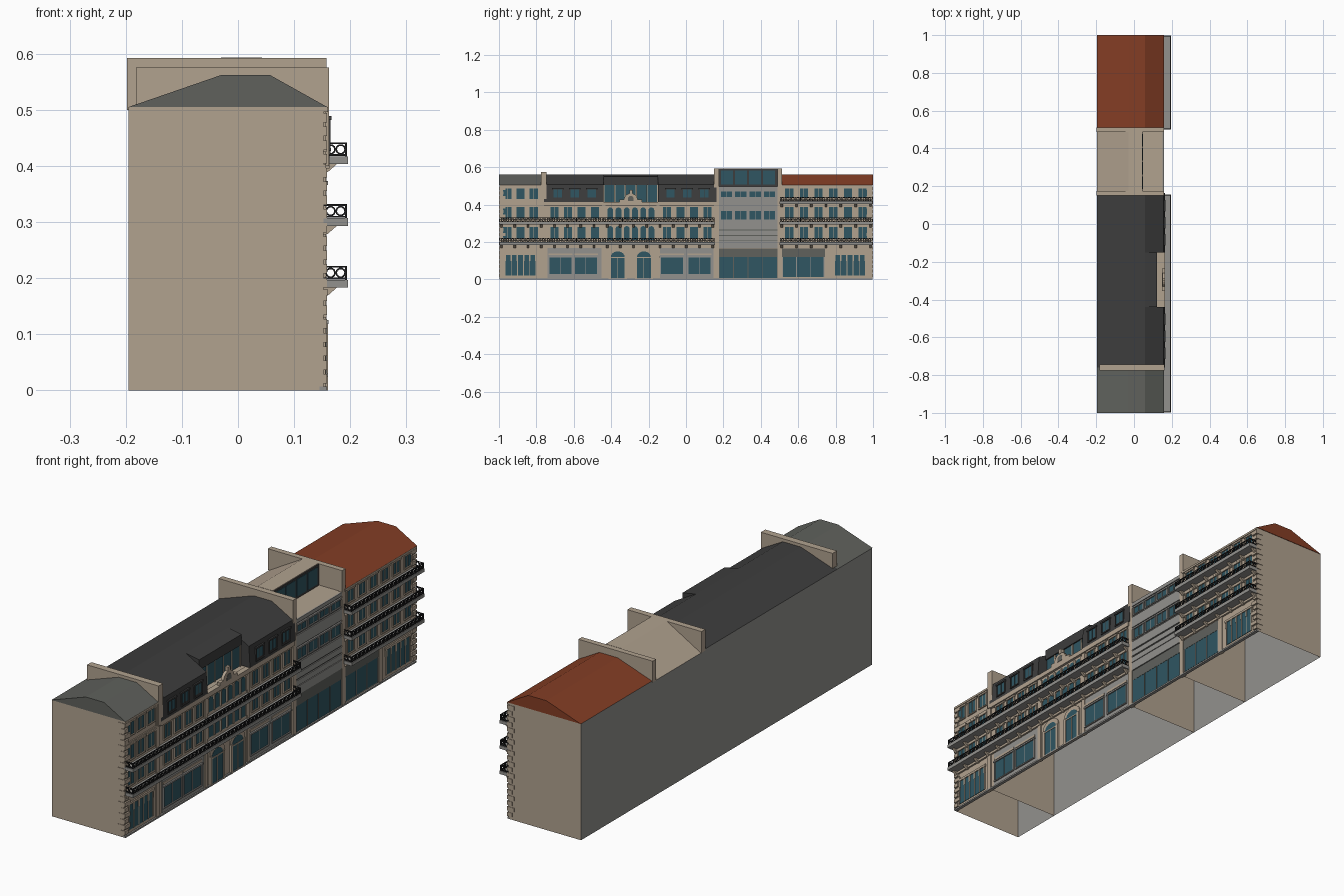
import bpy, bmesh, math

def mat(name, rgb):
    m = bpy.data.materials.new(name)
    m.diffuse_color = (*rgb, 1)
    return m

TAN = mat("tan stone", (0.44, 0.36, 0.275))
GREY = mat("grey concrete", (0.29, 0.285, 0.27))
DARK = mat("dark slate", (0.047, 0.047, 0.047))
ZINC = mat("zinc grey", (0.115, 0.12, 0.108))
RED = mat("red tile", (0.23, 0.047, 0.018))
GLASS = mat("teal glass", (0.029, 0.092, 0.122))
IRON = mat("black iron", (0.012, 0.012, 0.013))

parts = {}
def part(name, m):
    """Mesh that collects all pieces of one named part."""
    return parts.setdefault(name, (bmesh.new(), m))[0]

def loft(bm, a, b):
    va, vb = [bm.verts.new(p) for p in a], [bm.verts.new(p) for p in b]
    n = len(a)
    bm.faces.new(va)
    bm.faces.new(vb[::-1])
    for i in range(n):
        bm.faces.new((va[i], vb[i], vb[(i + 1) % n], va[(i + 1) % n]))

def prism(bm, xz, y0, y1):                       # profile drawn across the row
    loft(bm, [(x, y0, z) for x, z in xz], [(x, y1, z) for x, z in xz])

def plate(bm, yz, x0, x1):                       # outline drawn on the street front
    loft(bm, [(x0, y, z) for y, z in yz], [(x1, y, z) for y, z in yz])

def box(bm, x0, x1, y0, y1, z0, z1):
    prism(bm, [(x0, z0), (x1, z0), (x1, z1), (x0, z1)], y0, y1)

def arch(bm, y, w, z0, z1, x0, x1, rise=None):
    r, h = w / 2, rise or w / 2
    top = [(y + r * math.cos(t * math.pi / 10), z1 - h + h * math.sin(t * math.pi / 10)) for t in range(11)]
    plate(bm, [(y - r, z0), (y + r, z0)] + top, x0, x1)

def ring(bm, place, r, th, n=10):
    """Flat iron ring; place maps (u, v, depth) to space."""
    rows = [[bm.verts.new(place(q * math.cos(2 * math.pi * i / n), q * math.sin(2 * math.pi * i / n), d))
             for i in range(n)] for q, d in ((r, 0), (r, th), (r - th, th), (r - th, 0))]
    for k in range(4):
        a, b = rows[k], rows[(k + 1) % 4]
        for i in range(n):
            j = (i + 1) % n
            bm.faces.new((a[i], a[j], b[j], b[i]))

F = 0.152                                        # street wall plane
BACK = -0.195
trim, glass = part("stone_trim", TAN), part("window_glass", GLASS)
panel, zinc = part("grey_panels", GREY), part("zinc_transoms", ZINC)

def window(y, w, z0, z1, x=F, frame=trim):
    t = 0.005
    box(glass, x, x + 0.0015, y - w / 2, y + w / 2, z0, z1)
    for s in (-1, 1):
        e = y + s * (w / 2 + t / 2)
        box(frame, x, x + 0.005, e - t / 2, e + t / 2, z0, z1)
    box(frame, x, x + 0.007, y - w / 2 - 0.008, y + w / 2 + 0.008, z1, z1 + 0.007)
    box(frame, x, x + 0.006, y - w / 2 - t, y + w / 2 + t, z0 - 0.005, z0)
    box(frame, x, x + 0.003, y - 0.001, y + 0.001, z0, z1)

def shop(y0, y1, z0, z1, n, x=F, frame=trim):
    box(glass, x, x + 0.002, y0, y1, z0, z1)
    for i in range(n + 1):
        y = y0 + (y1 - y0) * i / n
        box(frame, x, x + 0.004, y - 0.002, y + 0.002, z0, z1)

def pilaster(y, z1, w=0.024):
    box(trim, F - 0.01, 0.157, y - w / 2, y + w / 2, 0, z1)

def quoins(y, s):
    for i in range(20):
        z, w = 0.012 + i * 0.0245, 0.036 if i % 2 else 0.024
        box(trim, 0.125 if i % 2 else 0.135, 0.159, min(y, y - s * w), max(y, y - s * w), z, z + 0.017)

def balcony(y0, y1, z, pitch):
    slab, rail = part("balcony_slabs", GREY), part("balcony_railings", IRON)
    zb, zt, xo = z + 0.014, z + 0.039, 0.194
    box(slab, F - 0.002, 0.196, y0, y1, z, zb)
    n = round((y1 - y0 - 0.006) / 0.027)
    a, b = y0 + 0.003, y1 - 0.003
    for zz in (zb + 0.001, zt - 0.003):
        box(rail, xo - 0.003, xo, a, b, zz, zz + 0.003)
        for e in (a, b):
            box(rail, F, xo, e - 0.0015, e + 0.0015, zz, zz + 0.003)
    zm, r = (zb + zt) / 2, 0.0095
    for i in range(n + 1):
        y = a + (b - a) * i / n
        box(rail, xo - 0.003, xo, y - 0.0015, y + 0.0015, zb, zt)
        if i < n:
            c = y + (b - a) / n / 2
            ring(rail, lambda u, v, d: (xo - d, c + u, zm + v), r, 0.003)
            box(rail, xo - 0.002, xo - 0.001, c - 0.012, c + 0.012, zm - 0.001, zm + 0.001)
    for e in (a, b):
        for cx in (0.165, 0.183):
            ring(rail, lambda u, v, d: (cx + u, e + d - 0.0015, zm + v), r, 0.003)
    k = round((y1 - y0) / pitch)                 # stone corbels under the slab
    for i in range(k + 1):
        y = y0 + 0.012 + (y1 - y0 - 0.024) * i / k
        prism(trim, [(F, z - 0.016), (0.16, z - 0.014), (0.176, z), (F, z)], y - 0.006, y + 0.006)

# wall shells, open at the bottom
flat = [(BACK, 0), (F, 0), (F, 0.505), (BACK, 0.505)]
step = [(BACK, 0), (F, 0), (F, 0.41), (0.11, 0.41), (0.11, 0.505), (BACK, 0.505)]
modern = [(BACK, 0), (F, 0), (F, 0.498), (BACK, 0.498)]
for name, prof, y0, y1 in (("end_house_walls", flat, -0.998, -0.76), ("long_house_walls", step, -0.76, 0.163),
                           ("modern_house_walls", modern, 0.163, 0.5), ("red_house_walls", flat, 0.5, 0.998)):
    prism(part(name, TAN), prof, y0, y1)

# roofs
gable = [(BACK, 0.505), (0.159, 0.505), (0.057, 0.562), (-0.03, 0.562)]
prism(part("zinc_roof", ZINC), gable, -1, -0.76)
prism(part("red_roof", RED), gable, 0.5, 1)
slate = part("slate_roof", DARK)
mansard = [(BACK, 0.505), (0.1, 0.505), (0.1, 0.415), (0.163, 0.415), (0.157, 0.507), (0.057, 0.562), (-0.03, 0.562)]
for y0, y1 in ((-0.76, -0.44), (-0.15, 0.163)):
    prism(slate, mansard, y0, y1)
prism(slate, [(BACK, 0.505), (0.11, 0.505), (0.122, 0.505), (0.122, 0.55), (0.057, 0.562), (-0.03, 0.562)], -0.44, -0.15)

# party walls above the roofs and their pilasters
wall = part("party_walls", TAN)
box(wall, -0.182, 0.162, -0.775, -0.745, 0.4, 0.575)
for y0, y1 in ((0.15, 0.176), (0.488, 0.512)):
    box(wall, -0.198, 0.158, y0, y1, 0.5, 0.592)
    box(wall, 0.14, 0.158, y0, y1, 0, 0.5)

# end house
quoins(-1, -1)
pilaster(-0.772, 0.5)
for z0, z1 in ((0.215, 0.28), (0.325, 0.387), (0.43, 0.487)):
    for y in (-0.955, -0.885, -0.815):
        window(y, 0.045, z0, z1)

# columned ground floors of the end house and the red house
for c in (-0.885, 0.877):
    shop(c - 0.082, c + 0.082, 0.02, 0.13, 5)
    for i in range(6):
        y = c - 0.082 + 0.0328 * i
        box(trim, F, 0.157, y - 0.004, y + 0.004, 0.1, 0.13)
    box(trim, F, 0.158, c - 0.09, c + 0.09, 0.13, 0.14)

# long house
for y in (-0.44, -0.15):
    pilaster(y, 0.41, 0.018)
for y0, y1, shops in ((-0.74, -0.452, (-0.672, -0.535)), (-0.138, 0.148, (-0.075, 0.073))):
    box(panel, F, 0.154, y0, y1, 0.008, 0.168)
    for y in shops:
        window(y, 0.118, 0.03, 0.118, 0.154, panel)
        box(trim, F, 0.157, y - 0.064, y + 0.064, 0.13, 0.14)
    for i in range(4):
        y = y0 + 0.036 + 0.0725 * i
        window(y, 0.042, 0.215, 0.28)
        window(y, 0.042, 0.325, 0.387)
    for i in range(3):                           # attic windows in the slate
        window(y0 + 0.055 + 0.09 * i, 0.045, 0.432, 0.482, 0.16, slate)
for y in (-0.365, -0.225):                       # arched doorways
    arch(trim, y, 0.1, 0, 0.168, F, 0.156, 0.035)
    arch(glass, y, 0.074, 0.004, 0.15, 0.15, 0.157, 0.03)
    box(trim, F, 0.159, y - 0.0015, y + 0.0015, 0.004, 0.12)
    box(trim, F, 0.159, y - 0.037, y + 0.037, 0.115, 0.12)
    for s in (-1, 1):
        box(trim, F, 0.16, y + s * 0.043 - 0.006, y + s * 0.043 + 0.006, 0, 0.125)
for i in range(6):                               # central bay
    y = -0.405 + 0.044 * i
    for z0, z1 in ((0.212, 0.285), (0.322, 0.385)):
        arch(glass, y, 0.031, z0, z1, F, F + 0.002)
        for s in (-1, 1):
            box(trim, F, 0.158, y + s * 0.022 - 0.004, y + s * 0.022 + 0.004, z0, z1)
for i in range(5):                               # set-back attic glazing
    y0 = -0.435 + 0.0575 * i
    box(glass, 0.11, 0.116, y0, y0 + 0.05, 0.412, 0.505)
    box(trim, 0.11, 0.119, y0 + 0.05, y0 + 0.055, 0.41, 0.505)
box(trim, 0.14, 0.163, -0.76, 0.155, 0.395, 0.415)
arch(trim, -0.295, 0.075, 0.415, 0.46, 0.15, 0.163)
arch(zinc, -0.295, 0.03, 0.42, 0.447, 0.15, 0.1645)
box(trim, 0.148, 0.163, -0.355, -0.235, 0.415, 0.428)
box(trim, 0.15, 0.165, -0.303, -0.287, 0.455, 0.477)

# modern house
shop(0.176, 0.488, 0.008, 0.12, 4, F, zinc)
box(zinc, F, 0.155, 0.176, 0.488, 0.12, 0.166)
for z0, z1 in ((0.168, 0.205), (0.208, 0.232), (0.238, 0.262), (0.268, 0.308), (0.378, 0.428), (0.482, 0.498)):
    box(panel, F, 0.158, 0.176, 0.488, z0, z1)
box(zinc, F, 0.1535, 0.176, 0.488, 0.205, 0.268)
for z0, z1 in ((0.308, 0.378), (0.428, 0.482)):
    box(panel, F, 0.153, 0.176, 0.488, z0, z1)
    for i in range(4):
        window(0.216 + 0.077 * i, 0.06, z0 + 0.012, z1 - 0.012, 0.153, panel)
prism(part("penthouse", TAN), [(BACK, 0.498), (0.043, 0.498), (0.043, 0.593), (-0.03, 0.593)], 0.176, 0.488)
box(slate, 0.04, 0.046, 0.176, 0.488, 0.498, 0.59)
for i in range(4):
    y = 0.186 + 0.075 * i
    box(glass, 0.043, 0.048, y, y + 0.066, 0.508, 0.582)

# red house
quoins(1, 1)
pilaster(0.755, 0.17)
shop(0.517, 0.738, 0.012, 0.12, 3, F, panel)
box(zinc, F, 0.155, 0.512, 0.742, 0.12, 0.166)
for z0, z1 in ((0.215, 0.28), (0.325, 0.387), (0.435, 0.487)):
    for i in range(6):
        window(0.552 + 0.0785 * i, 0.044, z0, z1)

# string courses, eaves and street plinth
for y0, y1 in ((-0.998, 0.155), (0.505, 0.998)):
    box(trim, F, 0.16, y0, y1, 0.17, 0.18)
    box(trim, F, 0.157, y0, y1, 0.286, 0.293)
for y0, y1 in ((-0.998, -0.76), (0.505, 0.998)):
    box(trim, F, 0.16, y0, y1, 0.496, 0.505)
    box(trim, F, 0.157, y0, y1, 0.396, 0.403)
box(panel, 0.145, 0.159, -0.998, 0.998, 0, 0.007)

# balconies
for z in (0.183, 0.293):
    balcony(-0.998, 0.155, z, 0.0725)
for z in (0.183, 0.293, 0.403):
    balcony(0.5, 0.998, z, 0.08)

# turn the collected parts into objects
for name, (bm, m) in parts.items():
    shell = name.endswith("house_walls")
    bmesh.ops.recalc_face_normals(bm, faces=bm.faces)
    if shell:
        for f in bm.faces:
            f.material_index = int(f.normal.x < -0.9)     # grey rear wall
        floor = [f for f in bm.faces if f.normal.z < -0.9 and f.calc_center_median().z < 0.01]
        bmesh.ops.delete(bm, geom=floor, context='FACES')
    me = bpy.data.meshes.new(name)
    bm.to_mesh(me)
    bm.free()
    me.materials.append(m)
    if shell:
        me.materials.append(GREY)
    bpy.context.collection.objects.link(bpy.data.objects.new(name, me))
